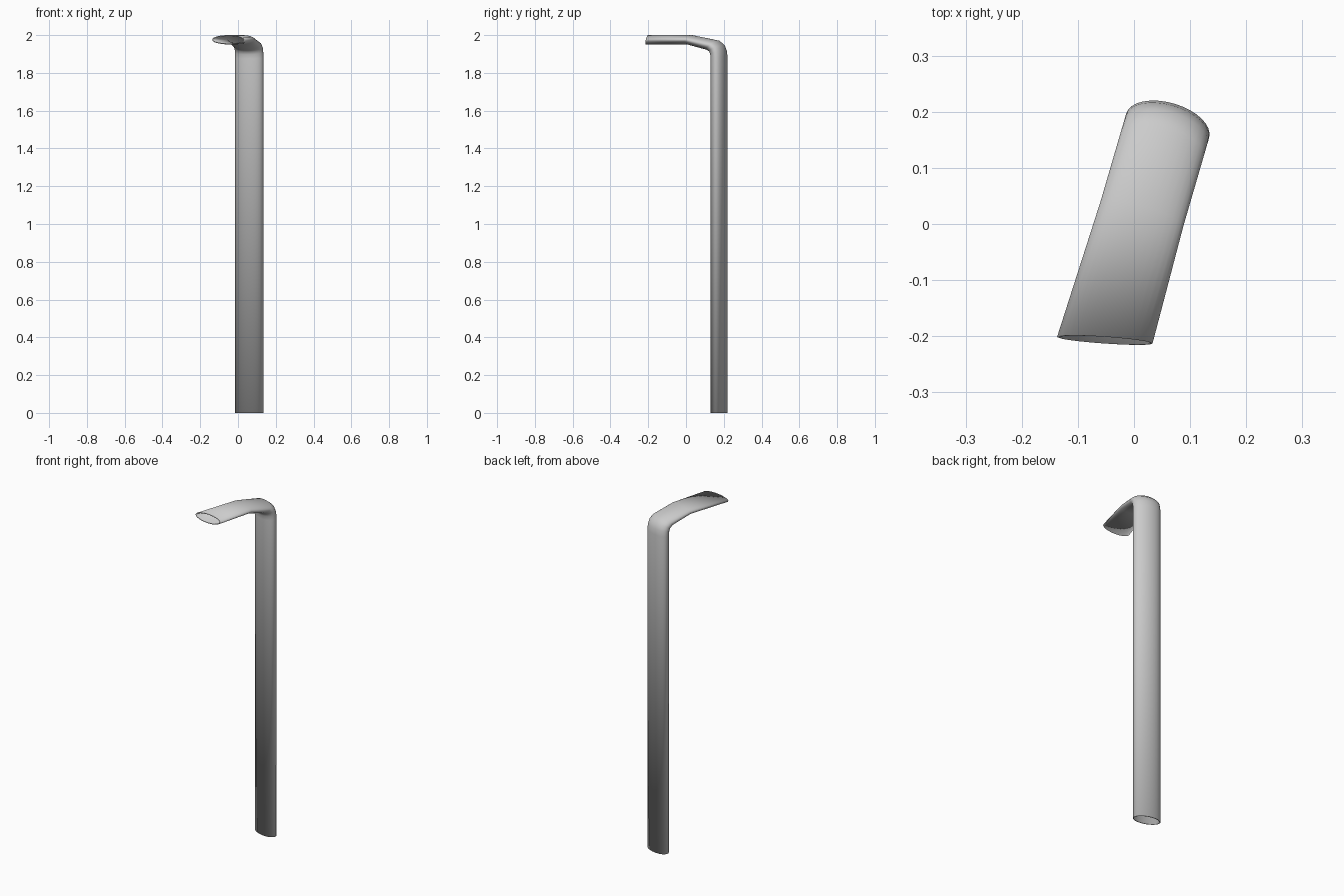
import bpy, bmesh, math
from mathutils import Vector

if "Cube" in bpy.data.objects:
    bpy.data.objects.remove(bpy.data.objects["Cube"])

SEG = 32
along = Vector((0.28, 0.96, 0))    # plan direction of the spout
across = Vector((0.96, -0.28, 0))  # wide axis of the oval section
base = across * 0.0085


def station(inner, outer, half_width=0.077):
    """Oval section between an inner and outer (distance, height) point."""
    p = base + along * inner[0] + Vector((0, 0, inner[1]))
    q = base + along * outer[0] + Vector((0, 0, outer[1]))
    return (p + q) / 2, across * half_width, (q - p) / 2


# Sections from the foot, round the elbow, to the slanted mouth
stations = [
    station((0.144, 0), (0.226, 0)),
    station((0.144, 1.875), (0.226, 1.885)),
    station((0.142, 1.897), (0.222, 1.918)),
    station((0.136, 1.912), (0.210, 1.948)),
    station((0.120, 1.922), (0.182, 1.971)),
    station((0.010, 1.951), (0.035, 2.0)),
    (Vector((-0.052, -0.207, 1.9755)), Vector((0.085, -0.006, 0)),
     Vector((0, 0.006, 0.0245))),
]

# Loft the open pipe
bm = bmesh.new()
rings = []
for centre, wide, thick in stations:
    angles = [2 * math.pi * i / SEG for i in range(SEG)]
    rings.append([bm.verts.new(centre + wide * math.cos(a) + thick * math.sin(a))
                  for a in angles])
for r0, r1 in zip(rings, rings[1:]):
    for i in range(SEG):
        j = (i + 1) % SEG
        bm.faces.new((r0[i], r0[j], r1[j], r1[i]))
bmesh.ops.recalc_face_normals(bm, faces=bm.faces)
# Outward normals on the straight run
bm.normal_update()
mid = stations[0][0]
f = bm.faces[0]
offset = f.calc_center_median() - mid
offset.z = 0
if f.normal.dot(offset) < 0:
    bmesh.ops.reverse_faces(bm, faces=bm.faces)

mesh = bpy.data.meshes.new("bent_pipe")
bm.to_mesh(mesh)
bm.free()
pipe = bpy.data.objects.new("bent_pipe", mesh)
bpy.context.collection.objects.link(pipe)

# Thin wall, leaving both ends open
wall = pipe.modifiers.new("wall", 'SOLIDIFY')
wall.thickness = 0.005
wall.offset = -1

bpy.context.view_layer.objects.active = pipe
pipe.select_set(True)
bpy.ops.object.shade_smooth_by_angle(angle=math.radians(40))
